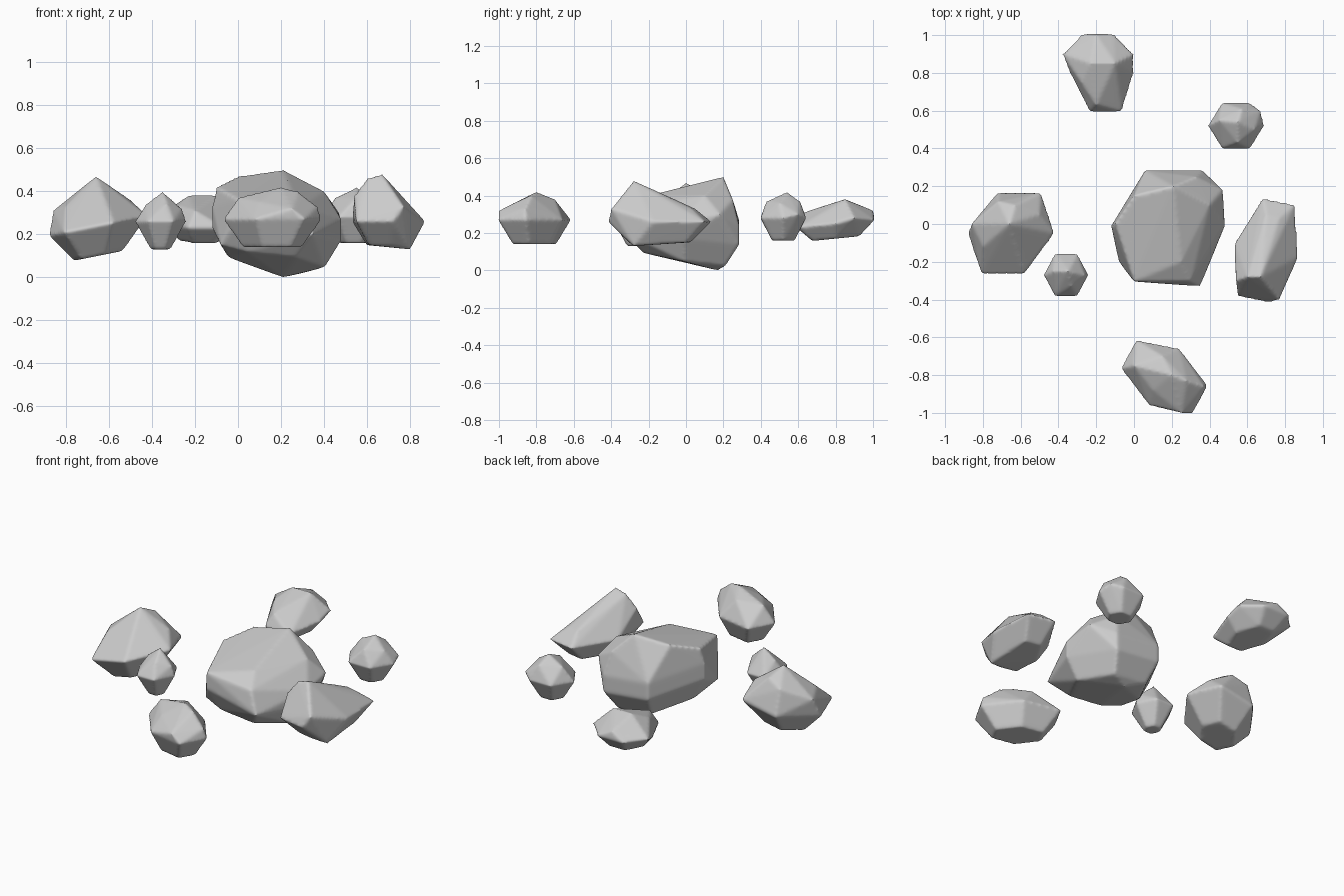
import bpy
import bmesh
from math import cos, sin, tau
from mathutils import Vector

default_cube = bpy.data.objects.get("Cube")
if default_cube:
    bpy.data.objects.remove(default_cube, do_unlink=True)

# One plain stone colour shared by every rock
stone = bpy.data.materials.new("grey_stone")
stone.use_nodes = True
stone_colour = (.6, .6, .6, 1)
stone.diffuse_color = stone_colour
shader = stone.node_tree.nodes["Principled BSDF"]
shader.inputs["Base Color"].default_value = stone_colour


def hexagonal_waist(centre, radii, shear, tilt):
    """Six corners around the rock, slanted in plan and tilted in height."""
    corners = []
    for side in range(6):
        angle = tau * side / 6
        across = radii[0] * cos(angle)
        along = radii[1] * sin(angle)
        offset_x = across + shear[0] * along
        offset_y = along + shear[1] * across
        rise = tilt[0] * offset_x + tilt[1] * offset_y
        corners.append(Vector(centre) + Vector((offset_x, offset_y, rise)))
    return corners


def chiselled_mesh(name, corners):
    """Wrap the corner points in a tight faceted skin."""
    bm = bmesh.new()
    verts = [bm.verts.new(corner) for corner in corners]
    hull = bmesh.ops.convex_hull(bm, input=verts, use_existing_faces=False)
    buried = set(hull["geom_interior"]) | set(hull["geom_unused"])
    loose = [item for item in buried if isinstance(item, bmesh.types.BMVert)]
    bmesh.ops.delete(bm, geom=loose, context="VERTS")
    bmesh.ops.recalc_face_normals(bm, faces=bm.faces)
    mesh = bpy.data.meshes.new(name)
    bm.to_mesh(mesh)
    bm.free()
    mesh.materials.append(stone)
    return mesh


def rock(name, centre, radii, chips, floor, taper=.6,
         shear=(0, 0), tilt=(0, 0), wall=0):
    """Build a rock from its waist, a narrower underside and chipped corners."""
    waist = hexagonal_waist(centre, radii, shear, tilt)
    half_wall = Vector((0, 0, wall / 2))
    belt = [corner + half_wall for corner in waist]
    belt += [corner - half_wall for corner in waist]
    foot = Vector((centre[0], centre[1], floor))
    underside = [foot + taper * (corner - Vector(centre)) for corner in waist]
    mesh = chiselled_mesh(name, belt + underside + [Vector(p) for p in chips])
    obj = bpy.data.objects.new(name, mesh)
    bpy.context.scene.collection.objects.link(obj)

    # Soften the chiselled edges into worn, smooth-shaded stone
    skin = obj.modifiers.new("skin", "REMESH")
    skin.mode = "VOXEL"
    skin.voxel_size = .01
    skin.use_smooth_shade = True
    wear = obj.modifiers.new("wear", "SMOOTH")
    wear.iterations = 6


# Tall boulder in the middle, leaning up towards the back
rock("central_boulder", centre=(.18, -.01, .25), radii=(.3, .34),
     chips=[(.21, .2, .5), (0, .15, .47), (-.1, 0, .42), (0, -.25, .37),
            (.25, -.2, .4), (.4, .1, .4), (.47, .18, .3), (.33, .25, .38),
            (-.08, -.2, .15), (.35, -.33, .2), (.21, .17, 0)],
     floor=.07, taper=.75, shear=(.1, 0), tilt=(-.1, -.15), wall=.1)

# Broad rock on the right, rising to a single peak
rock("right_rock", centre=(-.65, -.05, .24), radii=(.23, .25),
     chips=[(-.66, 0, .47), (-.63, .1, .42), (-.86, 0, .31), (-.5, .05, .36),
            (-.72, .12, .38), (-.8, -.12, .33)],
     floor=.1, taper=.5, shear=(.2, 0), tilt=(.2, 0))

# Small pebble beside the broad rock
rock("small_pebble", centre=(-.36, -.27, .26), radii=(.12, .13),
     chips=[(-.35, -.25, .4), (-.43, -.25, .34), (-.26, -.27, .32),
            (-.33, -.33, .34)],
     floor=.13, taper=.4)

# Rock at the back, wider at its far end
rock("back_rock", centre=(-.17, .8, .25), radii=(.17, .24),
     chips=[(-.2, .63, .31), (-.23, .85, .38), (-.1, .85, .38),
            (-.38, .9, .28), (0, .9, .28), (-.28, .75, .33), (-.2, 1, .32)],
     floor=.17, shear=(-.1, 0), tilt=(0, .1))

# Long rock on the left, with a high front end
rock("left_rock", centre=(.7, -.14, .26), radii=(.17, .3),
     chips=[(.6, -.28, .46), (.67, -.28, .48), (.54, -.3, .38),
            (.7, .05, .33), (.77, .03, .33), (.77, -.4, .33), (.8, -.28, .13)],
     floor=.15, shear=(.25, -.2))

# Flat-bottomed rock at the front, set askew
rock("front_rock", centre=(.16, -.81, .27), radii=(.23, .2),
     chips=[(.2, -.8, .42), (.28, -.83, .4), (0, -.75, .37),
            (.37, -.86, .33), (.25, -1, .32), (.15, -.7, .38), (.1, -.88, .35)],
     floor=.14, shear=(-.2, -.2))

# Little rock at the back left
rock("back_left_rock", centre=(.54, .52, .28), radii=(.15, .14),
     chips=[(.55, .54, .42), (.45, .55, .37), (.64, .5, .36),
            (.55, .43, .37), (.57, .61, .37), (.67, .6, .3)],
     floor=.16, taper=.5)
